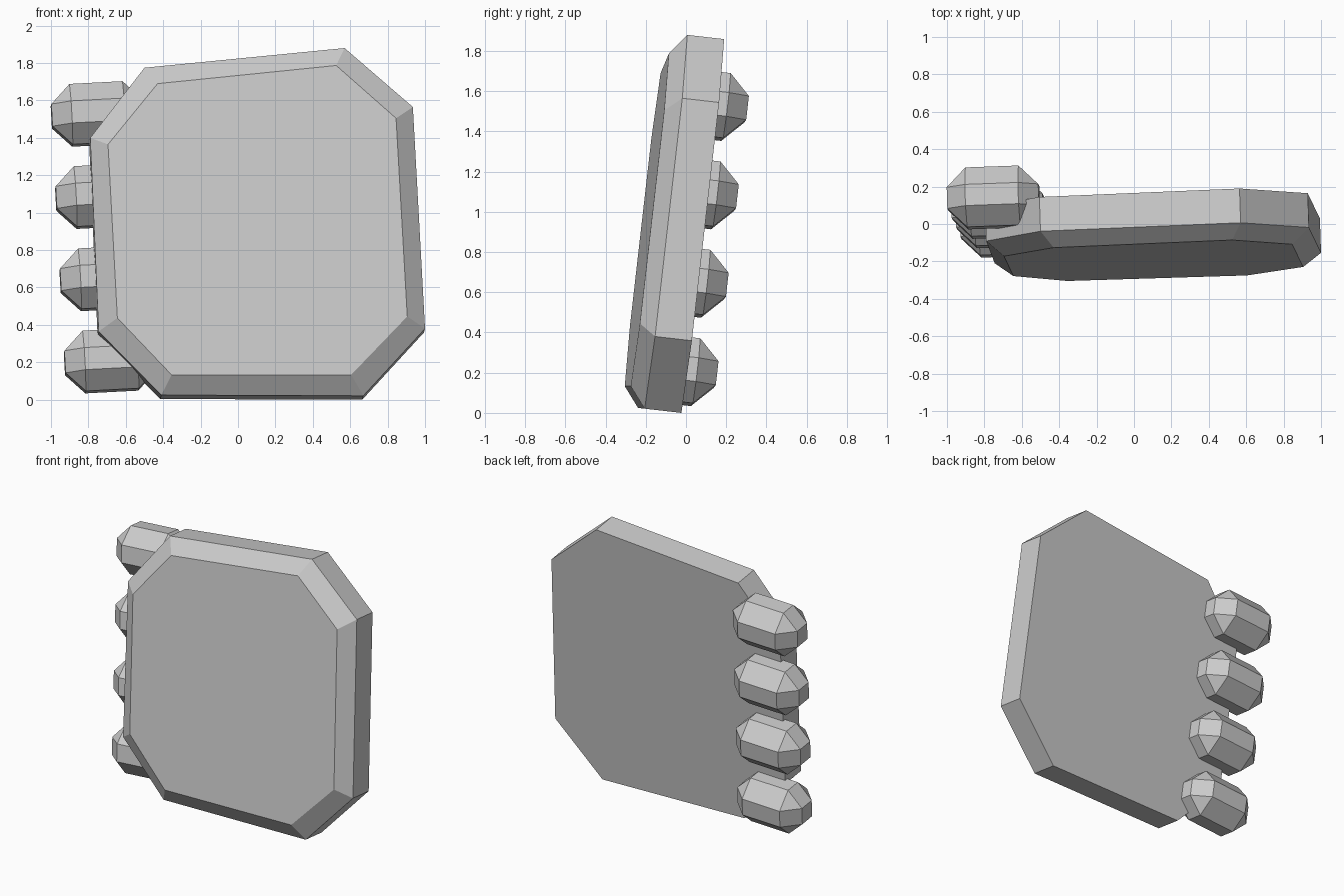
import bpy, bmesh
from math import radians
from mathutils import Vector, Euler

if "Cube" in bpy.data.objects:
    bpy.data.objects.remove(bpy.data.objects["Cube"])

# Front-view outlines (x, z): slab rim and the smaller front face
RIM = [(-0.5, 1.775), (0.57, 1.88), (0.935, 1.565), (1.0, 0.38),
       (0.67, 0.021), (-0.41, 0.025), (-0.745, 0.365), (-0.79, 1.4)]
FACE = [(-0.43, 1.69), (0.525, 1.787), (0.845, 1.505), (0.905, 0.445),
        (0.605, 0.133), (-0.355, 0.133), (-0.645, 0.437), (-0.695, 1.365)]
THICKNESS = Vector((-0.006, 0.183, -0.021))


def on_plane(points, offset):
    """Lift outline points onto a plane leaning back and slightly turned."""
    return [Vector((x, offset + 0.031 * x + 0.116 * z, z)) for x, z in points]


def add_object(name, bm):
    bmesh.ops.recalc_face_normals(bm, faces=bm.faces)
    mesh = bpy.data.meshes.new(name)
    bm.to_mesh(mesh)
    bm.free()
    obj = bpy.data.objects.new(name, mesh)
    bpy.context.collection.objects.link(obj)
    return obj


# Slab: eight-sided plate with a chamfered front
rim = on_plane(RIM, -0.229)
rings = [on_plane(FACE, -0.309), rim, [p + THICKNESS for p in rim]]
bm = bmesh.new()
loops = [[bm.verts.new(p) for p in ring] for ring in rings]
for a, b in zip(loops, loops[1:]):
    for i in range(8):
        j = (i + 1) % 8
        bm.faces.new((a[i], a[j], b[j], b[i]))
bm.faces.new(loops[0])
bm.faces.new(loops[-1])
add_object("slab", bm)

# Knobs: four chamfered blocks along the left back edge
bottom, top = Vector((-0.682, -0.009, 0.209)), Vector((-0.752, 0.142, 1.528))
for k in range(4):
    bm = bmesh.new()
    bmesh.ops.create_cube(bm, size=1)
    bmesh.ops.scale(bm, vec=(0.49, 0.32, 0.325), verts=bm.verts)
    bmesh.ops.bevel(bm, geom=bm.edges[:], offset=0.103, offset_type='OFFSET',
                    segments=1, profile=0.5, affect='EDGES')
    knob = add_object(f"knob_{k + 1}", bm)
    knob.location = bottom.lerp(top, k / 3)
    knob.rotation_euler = Euler((radians(-6.6), radians(-3), radians(2.1)))
